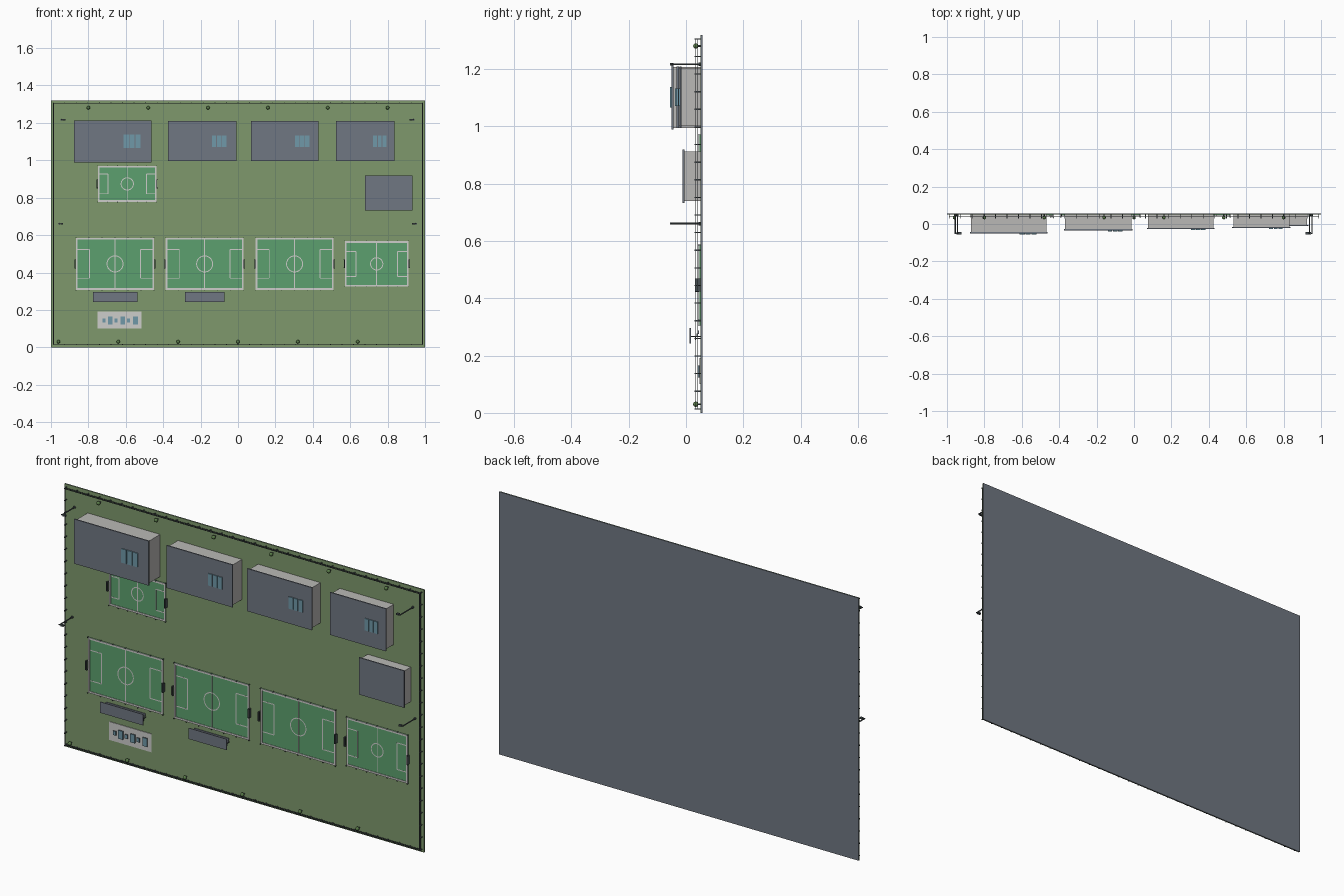
import bpy, bmesh, math
from mathutils import Matrix, Vector

if "Cube" in bpy.data.objects:
    bpy.data.objects.remove(bpy.data.objects["Cube"])


def mat(name, r, g, b):
    m = bpy.data.materials.new(name)
    lin = [((c / 255 + 0.055) / 1.055) ** 2.4 for c in (r, g, b)]
    m.diffuse_color = (*lin, 1)
    m.use_nodes = True
    m.node_tree.nodes["Principled BSDF"].inputs["Base Color"].default_value = m.diffuse_color
    return m


GRASS = mat("grass green", 126, 153, 108)
TURF = mat("pitch green", 92, 160, 110)
SLATE = mat("slate grey", 112, 119, 130)
DARK = mat("dark metal", 72, 80, 84)
WALL = mat("wall grey", 186, 185, 182)
PAINT = mat("line white", 205, 205, 203)
GLASS = mat("panel blue", 112, 152, 168)
LEAF = mat("leaf green", 88, 122, 72)

GROUND = 0.05  # y of the grass surface, things rise towards -y


class Part:
    """Collects boxes, rings and balls into one object."""

    def __init__(self, name, material):
        self.name, self.material, self.bm = name, material, bmesh.new()

    def box(self, x0, x1, y0, y1, z0, z1):
        m = Matrix.Translation(((x0 + x1) / 2, (y0 + y1) / 2, (z0 + z1) / 2))
        m = m @ Matrix.Diagonal((abs(x1 - x0), abs(y1 - y0), abs(z1 - z0), 1))
        bmesh.ops.create_cube(self.bm, size=1, matrix=m)

    def frame(self, x0, x1, y0, y1, z0, z1, w):
        self.box(x0, x1, y0, y1, z0, z0 + w)
        self.box(x0, x1, y0, y1, z1 - w, z1)
        self.box(x0, x0 + w, y0, y1, z0 + w, z1 - w)
        self.box(x1 - w, x1, y0, y1, z0 + w, z1 - w)

    def ring(self, x, y, z, r, w, n=24):
        pairs = []
        for i in range(n):
            a = 2 * math.pi * i / n
            pairs.append([self.bm.verts.new((x + k * math.cos(a), y, z + k * math.sin(a)))
                          for k in (r - w / 2, r + w / 2)])
        for (a, b), (c, d) in zip(pairs, pairs[1:] + pairs[:1]):
            self.bm.faces.new((a, b, d, c))

    def rod(self, x, z, y0, y1, r, n=8):
        m = Matrix.Translation((x, (y0 + y1) / 2, z)) @ Matrix.Rotation(math.pi / 2, 4, 'X')
        bmesh.ops.create_cone(self.bm, cap_ends=True, segments=n, radius1=r, radius2=r,
                              depth=abs(y1 - y0), matrix=m)

    def ball(self, x, y, z, r):
        bmesh.ops.create_icosphere(self.bm, subdivisions=2, radius=r,
                                   matrix=Matrix.Translation((x, y, z)))

    def done(self):
        me = bpy.data.meshes.new(self.name)
        self.bm.to_mesh(me)
        self.bm.free()
        me.materials.append(self.material)
        ob = bpy.data.objects.new(self.name, me)
        bpy.context.collection.objects.link(ob)
        return ob


# Ground slab and grass sheet
base = Part("base_slab", SLATE)
base.box(-1, 1, 0.053, 0.057, 0, 1.32)
base.done()
lawn = Part("grass", GRASS)
lawn.box(-1, 1, GROUND, 0.053, 0, 1.32)
lawn.done()

# Perimeter fence: posts, top rail and foot rail
fence = Part("perimeter_fence", DARK)
fx, fz0, fz1 = 0.988, 0.014, 1.306
for y in (0.031, 0.04):
    fence.frame(-fx, fx, y, y + 0.002, fz0, fz1, 0.003)
for i in range(33):
    x = -fx + 2 * fx * i / 32
    for z in (fz0, fz1):
        fence.box(x - 0.002, x + 0.002, 0.03, GROUND, z - 0.002, z + 0.002)
for i in range(1, 21):
    z = fz0 + (fz1 - fz0) * i / 21
    for x in (-fx, fx):
        fence.box(x - 0.002, x + 0.002, 0.03, GROUND, z - 0.002, z + 0.002)
fence.done()

# Buildings: x0, x1, z0, z1, roof level y, solar panel x0, x1
buildings = [(-0.877, -0.462, 0.989, 1.213, -0.050, -0.613, -0.519),
             (-0.375, -0.007, 0.995, 1.209, -0.034, -0.142, -0.060),
             (0.070, 0.430, 0.995, 1.209, -0.028, 0.303, 0.383),
             (0.525, 0.837, 0.995, 1.209, -0.021, 0.721, 0.795),
             (0.680, 0.932, 0.733, 0.919, -0.012, None, None)]
walls, roofs = Part("building_walls", WALL), Part("building_roofs", SLATE)
panels = Part("solar_panels", GLASS)
for x0, x1, z0, z1, y, p0, p1 in buildings:
    e = 0.006
    walls.box(x0 + e, x1 - e, y + 0.006, GROUND, z0 + e, z1 - e)
    roofs.box(x0, x1, y, y + 0.006, z0, z1)
    if p0 is not None:
        w = (p1 - p0) / 3
        h = 0.035 if p0 < -0.5 else 0.03
        for i in range(3):
            panels.box(p0 + i * w + 0.002, p0 + (i + 1) * w - 0.002, y - 0.005, y,
                       1.102 - h, 1.102 + h)
for p in (walls, roofs, panels):
    p.done()

# Sports pitches: x0, x1, z0, z1, circle radius
pitches = [(-0.749, -0.435, 0.778, 0.970, 0.033), (-0.866, -0.449, 0.307, 0.585, 0.043),
           (-0.387, 0.030, 0.307, 0.585, 0.043), (0.094, 0.511, 0.307, 0.585, 0.043),
           (0.571, 0.912, 0.325, 0.568, 0.033)]
turf, kerb = Part("pitch_turf", TURF), Part("pitch_kerbs", PAINT)
lines, goals = Part("pitch_lines", PAINT), Part("goals", DARK)
posts = Part("pitch_posts", DARK)
for x0, x1, z0, z1, r in pitches:
    cx, cz = (x0 + x1) / 2, (z0 + z1) / 2
    L, w = 0.0468, 0.005
    turf.box(x0, x1, 0.047, GROUND, z0, z1)
    kerb.frame(x0, x1, 0.0445, GROUND, z0, z1, 0.009)
    lines.box(cx - w / 2, cx + w / 2, L, 0.047, z0, z1)
    lines.ring(cx, 0.0464, cz, r, w)
    hz = (z1 - z0) * 0.275
    for s in (-1, 1):
        xe = x0 if s < 0 else x1
        xb = xe - s * (x1 - x0) * 0.175
        lines.box(xb - w / 2, xb + w / 2, L, 0.047, cz - hz, cz + hz)
        for z in (cz - hz, cz + hz):
            lines.box(min(xb, xe), max(xb, xe), L, 0.047, z - w / 2, z + w / 2)
        # Goal: two uprights, crossbar and rear bar
        xo = xe + s * 0.008
        for z in (cz - 0.022, cz + 0.022):
            goals.box(xe, xe + s * 0.003, 0.034, GROUND, z - 0.0015, z + 0.0015)
            goals.box(xe, xo, 0.034, 0.0365, z - 0.0015, z + 0.0015)
        goals.box(xe, xe + s * 0.003, 0.034, 0.0365, cz - 0.022, cz + 0.022)
        goals.box(xo - s * 0.002, xo, 0.034, GROUND, cz - 0.022, cz + 0.022)
    # Small posts along the long edges
    for i in range(7):
        x = x0 + (x1 - x0) * i / 6
        for z in (z0 - 0.001, z1 + 0.001):
            posts.box(x - 0.0015, x + 0.0015, 0.04, GROUND, z - 0.0015, z + 0.0015)
for p in (turf, kerb, lines, goals, posts):
    p.done()

# Spectator stands: canopy, columns and stepped seats
canopy, columns = Part("stand_canopies", SLATE), Part("stand_columns", DARK)
seats = Part("stand_seats", SLATE)
for x0, x1 in ((-0.776, -0.537), (-0.284, -0.072)):
    canopy.box(x0, x1, 0.013, 0.017, 0.242, 0.297)
    for i in range(4):
        x = x0 + 0.012 + (x1 - x0 - 0.024) * i / 3
        columns.box(x - 0.002, x + 0.002, 0.017, GROUND, 0.265, 0.269)
    for i in range(3):
        z = 0.282 - i * 0.011
        seats.box(x0 + 0.01, x1 - 0.01, 0.042 - i * 0.005, 0.045 - i * 0.005, z - 0.006, z + 0.006)
for p in (canopy, columns, seats):
    p.done()

# Paved exercise court with low units
court = Part("court_paving", PAINT)
court.box(-0.750, -0.515, 0.047, GROUND, 0.100, 0.192)
court.done()
units, tops = Part("court_units", DARK), Part("court_unit_tops", GLASS)
for i in range(3):
    for x, hw, hz in ((-0.717 + i * 0.0655, 0.008, 0.010), (-0.683 + i * 0.0675, 0.0125, 0.021)):
        units.box(x - hw, x + hw, 0.043, 0.047, 0.144 - hz, 0.144 + hz)
        tops.box(x - hw, x + hw, 0.041, 0.043, 0.144 - hz, 0.144 + hz)
units.done()
tops.done()

# Trees along the upper and lower edges
trunks, crowns = Part("tree_trunks", DARK), Part("tree_crowns", LEAF)
for i in range(6):
    for x, z in ((-0.8 + 0.32 * i, 1.281), (-0.96 + 0.32 * i, 0.03)):
        trunks.rod(x, z, 0.038, GROUND, 0.003)
        crowns.ball(x, 0.034, z, 0.0095)
trunks.done()
ob = crowns.done()
ob.data.shade_smooth()

# Lamp posts with a short arm and head pointing inwards
lamps = Part("lamp_posts", DARK)
for x, z in ((-0.943, 1.217), (0.938, 1.217), (-0.956, 0.661), (0.951, 0.661)):
    s = -1 if x > 0 else 1
    lamps.rod(x, z, -0.05, GROUND, 0.003)
    lamps.box(x - s * 0.004, x + s * 0.021, -0.053, -0.049, z - 0.002, z + 0.002)
    lamps.box(x + s * 0.006, x + s * 0.021, -0.055, -0.044, z - 0.004, z + 0.004)
    lamps.rod(x, z, 0.044, GROUND, 0.006)
lamps.done()
